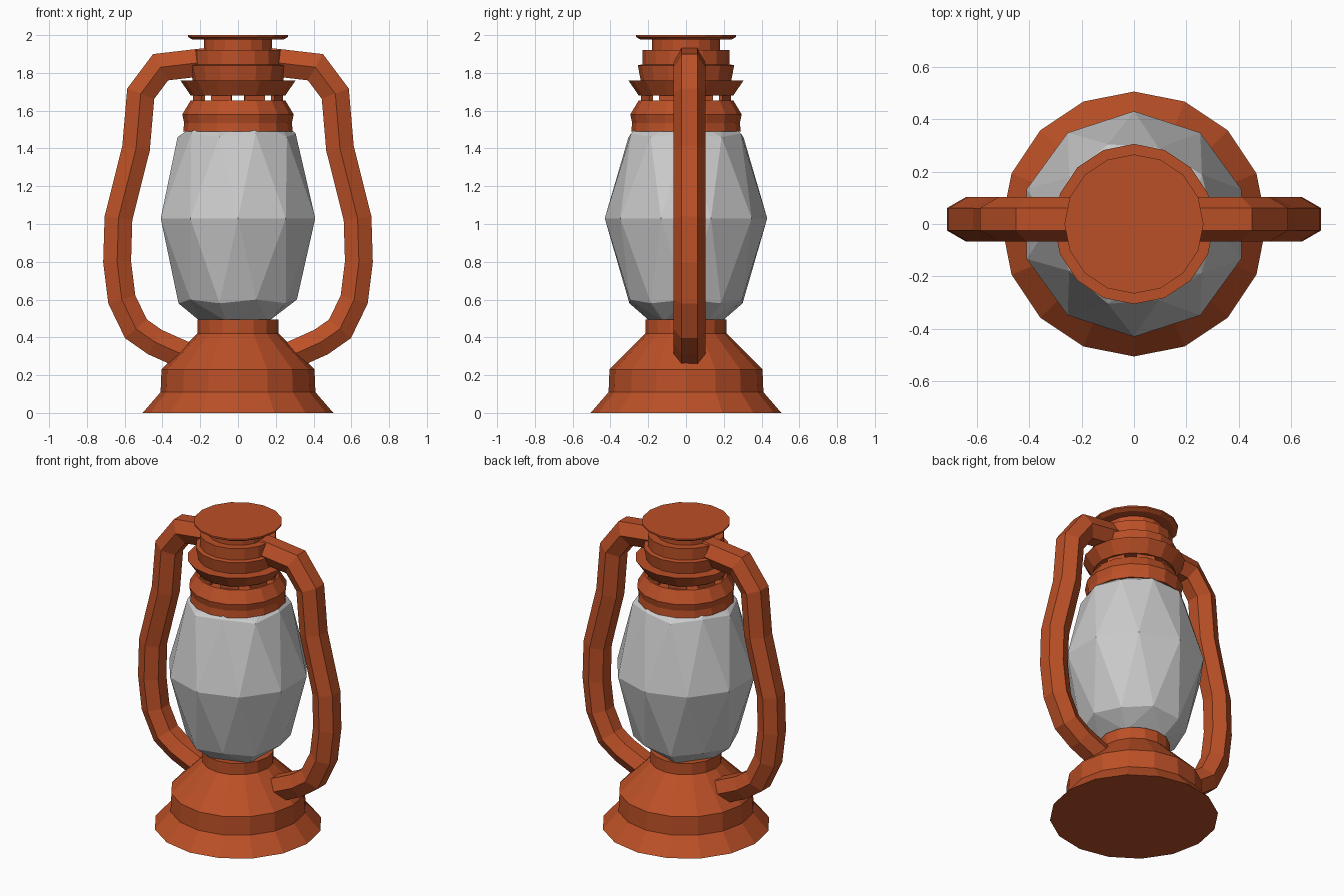
import bpy, bmesh, math
from mathutils import Vector

if "Cube" in bpy.data.objects:
    bpy.data.objects.remove(bpy.data.objects["Cube"])

rust = bpy.data.materials.new("rust_paint")
rust.diffuse_color = (0.5, 0.08, 0.02, 1)
rust.use_nodes = True
rust.node_tree.nodes["Principled BSDF"].inputs["Base Color"].default_value = rust.diffuse_color


def finish(bm, name, mat=None):
    bmesh.ops.recalc_face_normals(bm, faces=bm.faces)
    me = bpy.data.meshes.new(name)
    bm.to_mesh(me)
    bm.free()
    ob = bpy.data.objects.new(name, me)
    bpy.context.collection.objects.link(ob)
    if mat:
        me.materials.append(mat)
    return ob


def skin(bm, rings, caps=True):
    loops = [[bm.verts.new(p) for p in r] for r in rings]
    n = len(loops[0])
    for a, b in zip(loops, loops[1:]):
        for i in range(n):
            j = (i + 1) % n
            bm.faces.new((a[i], a[j], b[j], b[i]))
    if caps:
        bm.faces.new(loops[0])
        bm.faces.new(loops[-1])


def lathe(name, profile, sides=16):
    bm = bmesh.new()
    skin(bm, [[(r * math.cos(math.tau * i / sides), r * math.sin(math.tau * i / sides), z)
               for i in range(sides)] for r, z in profile])
    return finish(bm, name, rust)


# Turned metal parts
lathe("base", [(0.505, 0), (0.41, 0.11), (0.405, 0.23), (0.215, 0.42), (0.215, 0.495)])
lathe("collar", [(0.29, 1.49), (0.285, 1.535), (0.295, 1.58), (0.25, 1.655)])
lathe("chimney", [(0.25, 1.68), (0.305, 1.76), (0.24, 1.76), (0.255, 1.84),
                  (0.23, 1.845), (0.23, 1.92), (0.18, 1.92), (0.18, 1.978)])
lathe("cap", [(0.24, 1.976), (0.265, 1.99), (0.265, 2.0)])

# Ring of vent posts leaving slots between collar and chimney
bm = bmesh.new()
for k in range(8):
    mid = math.tau * (k + 0.5) / 8
    rings = []
    for z in (1.645, 1.69):
        rings.append([(r * math.cos(mid + a), r * math.sin(mid + a), z)
                      for r, a in ((0.24, -0.24), (0.24, 0.24), (0.215, 0.24), (0.215, -0.24))])
    skin(bm, rings)
finish(bm, "vent_posts", rust)

# Faceted glass: an icosphere whose rings are reshaped to the globe outline
bm = bmesh.new()
bmesh.ops.create_icosphere(bm, subdivisions=2, radius=1)
for v in bm.verts:
    h, top = abs(v.co.z), v.co.z > 0
    if h < 0.1:
        r, z = 0.43, 1.03
    elif h < 0.48:
        r, z = (0.305, 1.48) if top else (0.315, 0.58)
    elif h < 0.6:
        r, z = (0.32, 1.46) if top else (0.312, 0.60)
    elif h < 0.95:
        r, z = 0.2, (1.57 if top else 0.485)
    else:
        r, z = 0, (1.6 if top else 0.46)
    flat = Vector((v.co.x, v.co.y, 0))
    flat = flat.normalized() * r if r else Vector()
    v.co = (flat.x, flat.y, z)
finish(bm, "glass_globe")

# Hexagonal side tubes, mitred along the path
path = [Vector((x, 0, z)) for x, z in (
    (0.15, 1.86), (0.24, 1.85), (0.41, 1.83), (0.515, 1.69), (0.54, 1.40), (0.633, 1.03),
    (0.64, 0.80), (0.615, 0.60), (0.54, 0.445), (0.44, 0.375), (0.25, 0.29))]
R, Y = 0.085, 0.018
for side, name in ((1, "right_tube"), (-1, "left_tube")):
    bm = bmesh.new()
    rings = []
    for i, p in enumerate(path):
        d0 = (p - path[max(i - 1, 0)]).normalized()
        d1 = (path[min(i + 1, len(path) - 1)] - p).normalized()
        t = (d0 + d1).normalized()
        miter = 1 / max(t.dot(d1 if d1.length else d0), 0.5)
        n = Vector((-t.z, 0, t.x))
        ring = []
        for k in range(6):
            a = math.tau * k / 6
            q = p + n * (R * math.sin(a) * miter)
            ring.append((side * q.x, Y + R * math.cos(a), q.z))
        rings.append(ring)
    skin(bm, rings)
    finish(bm, name, rust)
